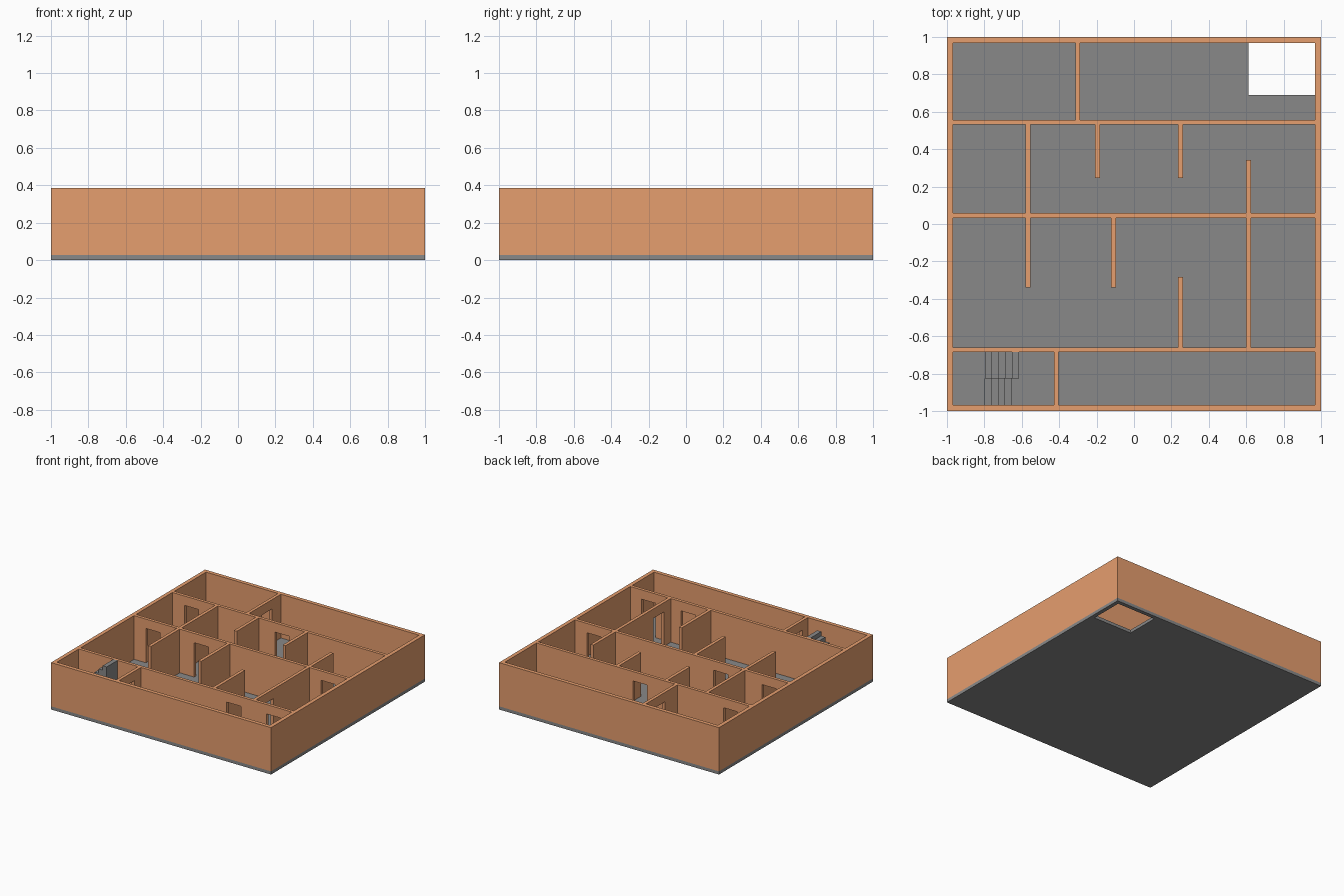
import bpy, bmesh
from mathutils import Vector

if "Cube" in bpy.data.objects:
    bpy.data.objects.remove(bpy.data.objects["Cube"])

FLOOR, TOP, DOOR_TOP = 0.026, 0.385, 0.308
IN = 0.968          # inner face of the outer walls
T = 0.026           # inner wall thickness


def material(name, rgb):
    mat = bpy.data.materials.new(name)
    mat.diffuse_color = (*rgb, 1)
    mat.use_nodes = True
    mat.node_tree.nodes["Principled BSDF"].inputs["Base Color"].default_value = mat.diffuse_color
    return mat


clay = material("clay", (0.79, 0.342, 0.156))
concrete = material("concrete", (0.25, 0.25, 0.25))


def prism(name, pts, along, c0, c1, mat):
    """Extrude an elevation profile (u, z) across its wall; u runs along x or y."""
    def at(u, c, z):
        return Vector((u, c, z) if along == "x" else (c, u, z))
    bm = bmesh.new()
    face = bm.faces.new([bm.verts.new(at(u, c0, z)) for u, z in pts])
    ext = bmesh.ops.extrude_face_region(bm, geom=[face], use_keep_orig=True)
    moved = [g for g in ext["geom"] if isinstance(g, bmesh.types.BMVert)]
    bmesh.ops.translate(bm, verts=moved, vec=at(0, c1 - c0, 0))
    bmesh.ops.recalc_face_normals(bm, faces=bm.faces)
    me = bpy.data.meshes.new(name)
    bm.to_mesh(me)
    bm.free()
    me.materials.append(mat)
    ob = bpy.data.objects.new(name, me)
    bpy.context.collection.objects.link(ob)
    return ob


def box(name, x0, x1, y0, y1, z0, z1, mat):
    return prism(name, [(x0, z0), (x1, z0), (x1, z1), (x0, z1)], "x", y0, y1, mat)


def wall(name, along, pos, a, b, doors=()):
    """Wall profile with floor-level door notches."""
    pts = [(a, FLOOR)]
    for d0, d1 in doors:
        pts += [(d0, FLOOR), (d0, DOOR_TOP), (d1, DOOR_TOP), (d1, FLOOR)]
    pts += [(b, FLOOR), (b, TOP), (a, TOP)]
    prism(name, pts, along, pos - T / 2, pos + T / 2, clay)


# Floor slab with stairwell opening
slab = box("floor_slab", -1, 1, -1, 1, 0, FLOOR, concrete)
cutter = box("stairwell_cutter", 0.613, IN, 0.69, IN, -0.1, 0.1, concrete)
cutter.hide_render = True
cutter.hide_viewport = True
cutter.display_type = "WIRE"
cut = slab.modifiers.new("stairwell", "BOOLEAN")
cut.operation, cut.object, cut.solver = "DIFFERENCE", cutter, "EXACT"

# Outer walls
for side, s in (("front", -1), ("back", 1)):
    box(f"outer_wall_{side}", -1, 1, *sorted((s, s * IN)), FLOOR, TOP, clay)
for side, s in (("left", -1), ("right", 1)):
    box(f"outer_wall_{side}", *sorted((s, s * IN)), -IN, IN, FLOOR, TOP, clay)

# Long cross walls
BACK, MID, FRONT = 0.544, 0.046, -0.672
wall("cross_wall_back", "x", BACK, -IN, IN, [(-0.86, -0.732), (-0.035, 0.092)])
wall("cross_wall_middle", "x", MID, -IN, IN,
     [(-0.86, -0.732), (-0.422, -0.292), (0.732, 0.86)])
wall("cross_wall_front", "x", FRONT, -IN, IN, [(0.377, 0.507), (0.738, 0.865)])

# Partitions: name, x, y range, doors
h = T / 2
for name, x, a, b, doors in [
    ("back_room", -0.301, BACK + h, IN, [(0.722, 0.85)]),
    ("left_room_back", -0.566, MID + h, BACK - h, []),
    ("bay_back_left", -0.196, 0.246, BACK - h, []),
    ("bay_back_right", 0.248, 0.246, BACK - h, []),
    ("right_room_back", 0.613, MID + h, 0.343, []),
    ("bay_mid_left", -0.566, -0.34, MID - h, []),
    ("bay_mid_centre", -0.109, -0.34, MID - h, []),
    ("bay_mid_right", 0.248, FRONT + h, -0.283, []),
    ("right_room_front", 0.613, FRONT + h, MID - h, [(-0.572, -0.432)]),
    ("stair_room", -0.416, -IN, FRONT - h, [(-0.9, -0.77)]),
]:
    wall("partition_" + name, "y", x, a, b, doors)

# Two-flight stair with a half landing
RISE, RUN = (TOP - FLOOR) / 10, 0.0362
X0, Y_SPLIT, Y_BACK = -0.797, -0.825, FRONT - h
LAND = FLOOR + 5 * RISE
box("stair_landing", -IN, X0, -IN, Y_BACK, FLOOR, LAND, concrete)

lower = [(X0, FLOOR), (X0 + 4 * RUN, FLOOR)]
for i in range(4):
    z = FLOOR + (i + 1) * RISE
    lower += [(X0 + (4 - i) * RUN, z), (X0 + (3 - i) * RUN, z)]
prism("stair_lower_flight", lower, "x", -IN, Y_SPLIT, concrete)

upper = [(X0 + 5 * RUN, FLOOR), (X0, FLOOR)]
for i in range(5):
    z = LAND + (i + 1) * RISE
    upper += [(X0 + i * RUN, z), (X0 + (i + 1) * RUN, z)]
prism("stair_upper_flight", upper, "x", Y_SPLIT, Y_BACK, concrete)
